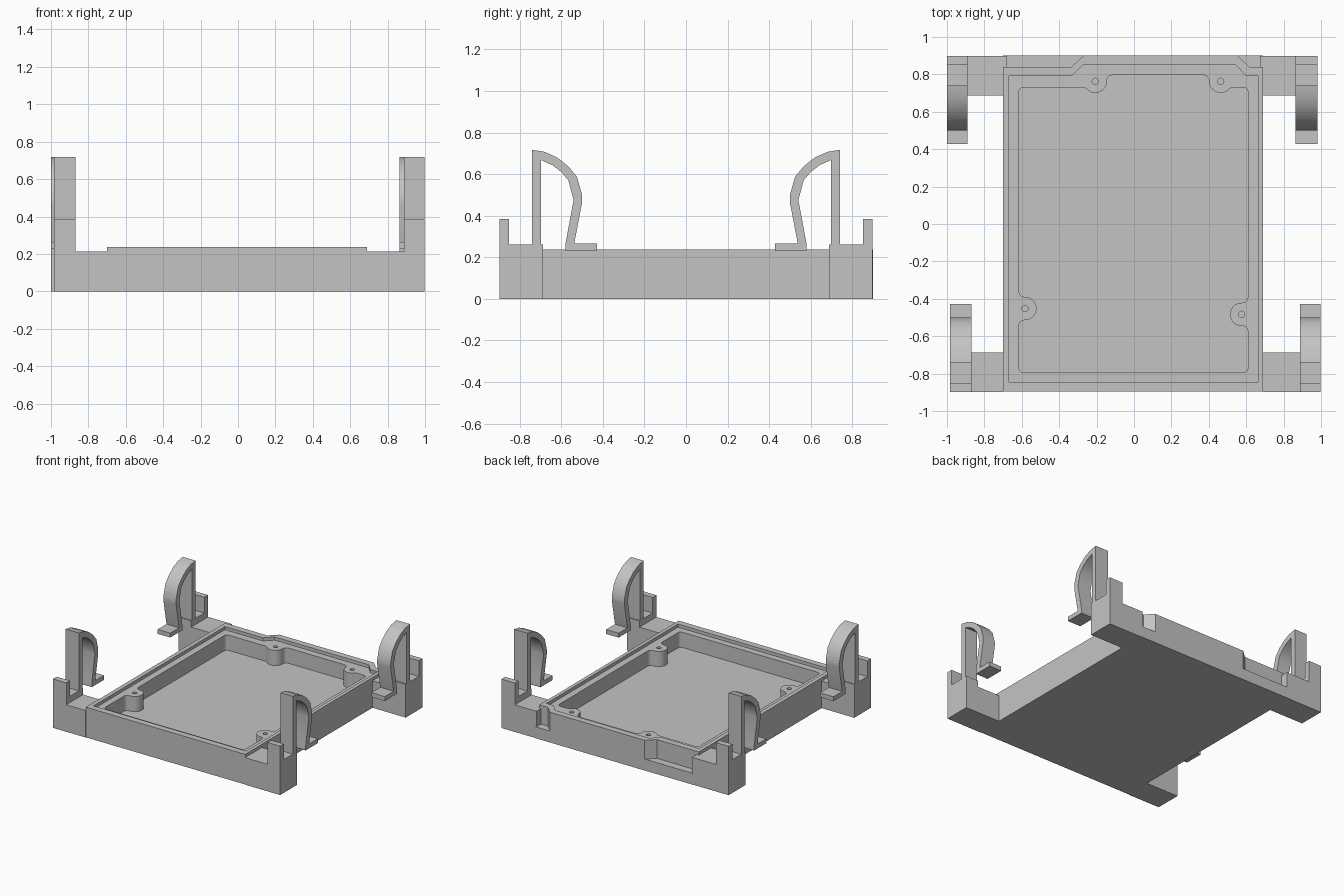
import bpy
import bmesh
from math import atan2, cos, degrees, radians, sin, sqrt

if "Cube" in bpy.data.objects:
    bpy.data.objects.remove(bpy.data.objects["Cube"], do_unlink=True)

grey = bpy.data.materials.new("plain_grey")
grey.use_nodes = True
COLOUR = (0.55, 0.55, 0.55, 1)
grey.diffuse_color = COLOUR
grey.node_tree.nodes["Principled BSDF"].inputs["Base Color"].default_value = COLOUR


def prism(name, outline, low, high, axis="z"):
    """Extrude a 2D outline along z (xy outline) or along x (yz outline)."""
    place = (lambda a, b, c: (a, b, c)) if axis == "z" else (lambda a, b, c: (c, a, b))
    bm = bmesh.new()
    bottom = [bm.verts.new(place(a, b, low)) for a, b in outline]
    top = [bm.verts.new(place(a, b, high)) for a, b in outline]
    bm.faces.new(bottom)
    bm.faces.new(top)
    n = len(outline)
    for i in range(n):
        j = (i + 1) % n
        bm.faces.new((bottom[i], bottom[j], top[j], top[i]))
    bmesh.ops.recalc_face_normals(bm, faces=bm.faces)
    mesh = bpy.data.meshes.new(name)
    bm.to_mesh(mesh)
    bm.free()
    mesh.materials.append(grey)
    obj = bpy.data.objects.new(name, mesh)
    bpy.context.collection.objects.link(obj)
    return obj


def box(name, x0, x1, y0, y1, z0, z1):
    return prism(name, [(x0, y0), (x1, y0), (x1, y1), (x0, y1)], z0, z1)


def arc(cx, cy, radius, start, end, steps):
    angles = [radians(start + (end - start) * i / steps) for i in range(steps + 1)]
    return [(cx + radius * cos(t), cy + radius * sin(t)) for t in angles]


def boss_bump(x, y, heading, before, after):
    """Outline of a round boss blended by fillets into the wall it stands on.
    before and after are the wall's distances behind the boss centre."""
    radius, fillet = 0.062, 0.03
    ha, hb = fillet - before, fillet - after
    ua = sqrt((radius + fillet) ** 2 - ha * ha)
    ub = sqrt((radius + fillet) ** 2 - hb * hb)
    a, b = degrees(atan2(ha, ua)), degrees(atan2(hb, ub))
    points = (arc(-ua, ha, fillet, -90, -a, 5)
              + arc(0, 0, radius, 180 - a, b, 14)[1:-1]
              + arc(ub, hb, fillet, 180 + b, 270, 5))
    c, s = cos(radians(heading)), sin(radians(heading))
    return [(x + u * c - h * s, y + u * s + h * c) for u, h in points]


def select_only(obj):
    bpy.ops.object.select_all(action="DESELECT")
    obj.select_set(True)
    bpy.context.view_layer.objects.active = obj


def cut(target, cutter):
    """Subtract the cutter from the target, then discard the cutter."""
    mod = target.modifiers.new("cut", "BOOLEAN")
    mod.operation = "DIFFERENCE"
    mod.solver = "EXACT"
    mod.object = cutter
    cutter.hide_render = True
    select_only(target)
    bpy.ops.object.modifier_apply(modifier=mod.name)
    bpy.data.objects.remove(cutter, do_unlink=True)


def smooth(obj):
    select_only(obj)
    bpy.ops.object.shade_smooth_by_angle(angle=radians(32))


# Heights shared by the tray parts
RIM, LEDGE, FLOOR, STEP, ABOVE = 0.238, 0.213, 0.093, 0.09, 0.4

# Tray body, with the back wall bulging outwards
tray = prism("tray", [
    (-0.70, -0.895), (0.69, -0.895), (0.69, 0.84), (0.615, 0.84),
    (0.555, 0.90), (-0.27, 0.90), (-0.335, 0.84), (-0.70, 0.84)], 0, RIM)

# Recessed lid ledge inside the rim
cut(tray, prism("ledge_cutter", [
    (-0.667, -0.845), (0.662, -0.845), (0.662, 0.79), (0.60, 0.79),
    (0.545, 0.85), (-0.275, 0.85), (-0.335, 0.79), (-0.667, 0.79)], LEDGE, ABOVE))

# Cavity with rounded corners, leaving four screw bosses on its walls
L, R, F, B, r = -0.615, 0.609, -0.794, 0.73, 0.025
bosses = [(0.575, -0.483), (0.463, 0.763), (-0.207, 0.763), (-0.583, -0.452)]
outline = (arc(L + r, F + r, r, 180, 270, 5)
           + arc(R - r, F + r, r, 270, 360, 5)
           + boss_bump(*bosses[0], 90, 0.034, 0.034)
           + arc(R - r, B - r, r, 0, 90, 5)
           + boss_bump(*bosses[1], 180, -0.033, 0.033)
           + boss_bump(*bosses[2], 180, 0.033, -0.033)
           + arc(L + r, B - r, r, 90, 180, 5)
           + boss_bump(*bosses[3], 270, 0.032, 0.032))
cut(tray, prism("cavity_cutter", outline, FLOOR, ABOVE))
for x, y in bosses:
    cut(tray, prism("screw_hole_cutter", arc(x, y, 0.017, 0, 330, 11), FLOOR, ABOVE))
smooth(tray)

# Low step closing the base behind the recessed back wall
prism("back_step_right", [(-0.70, 0.84), (-0.335, 0.84), (-0.27, 0.90), (-0.70, 0.90)], 0, STEP)
prism("back_step_left", [(0.615, 0.84), (0.69, 0.84), (0.69, 0.90), (0.555, 0.90)], 0, STEP)

# Spring clip profile: post, rounded top, bowed leg and foot
clip_profile = [
    (-0.74, 0.255), (-0.74, 0.717), (-0.68, 0.707), (-0.62, 0.68), (-0.567, 0.638),
    (-0.525, 0.588), (-0.50, 0.50), (-0.50, 0.463), (-0.538, 0.265),
    (-0.428, 0.265), (-0.428, 0.23), (-0.58, 0.23), (-0.58, 0.265),
    (-0.541, 0.475), (-0.566, 0.57), (-0.60, 0.61), (-0.643, 0.643),
    (-0.697, 0.667), (-0.697, 0.255)]

# Four corner mounts: arm, end block, stop wall and spring clip
corners = [("front_right", -0.985, -0.868, -0.70, 1), ("front_left", 0.887, 0.996, 0.69, 1),
           ("back_right", -1.0, -0.89, -0.68, -1), ("back_left", 0.863, 0.98, 0.675, -1)]
for name, x0, x1, wall, s in corners:
    ya, yb = sorted((-0.898 * s, -0.688 * s))
    inner = x1 if wall < 0 else x0
    xa, xb = sorted((inner, wall))
    box(name + "_arm", xa, xb, ya, yb, 0, LEDGE)
    box(name + "_block", x0, x1, ya, yb, 0, 0.262)
    ya, yb = sorted((-0.898 * s, -0.852 * s))
    box(name + "_stop", x0, x1, ya, yb, 0.262, 0.385)
    smooth(prism(name + "_clip", [(y * s, z) for y, z in clip_profile], x0, x1, "x"))
